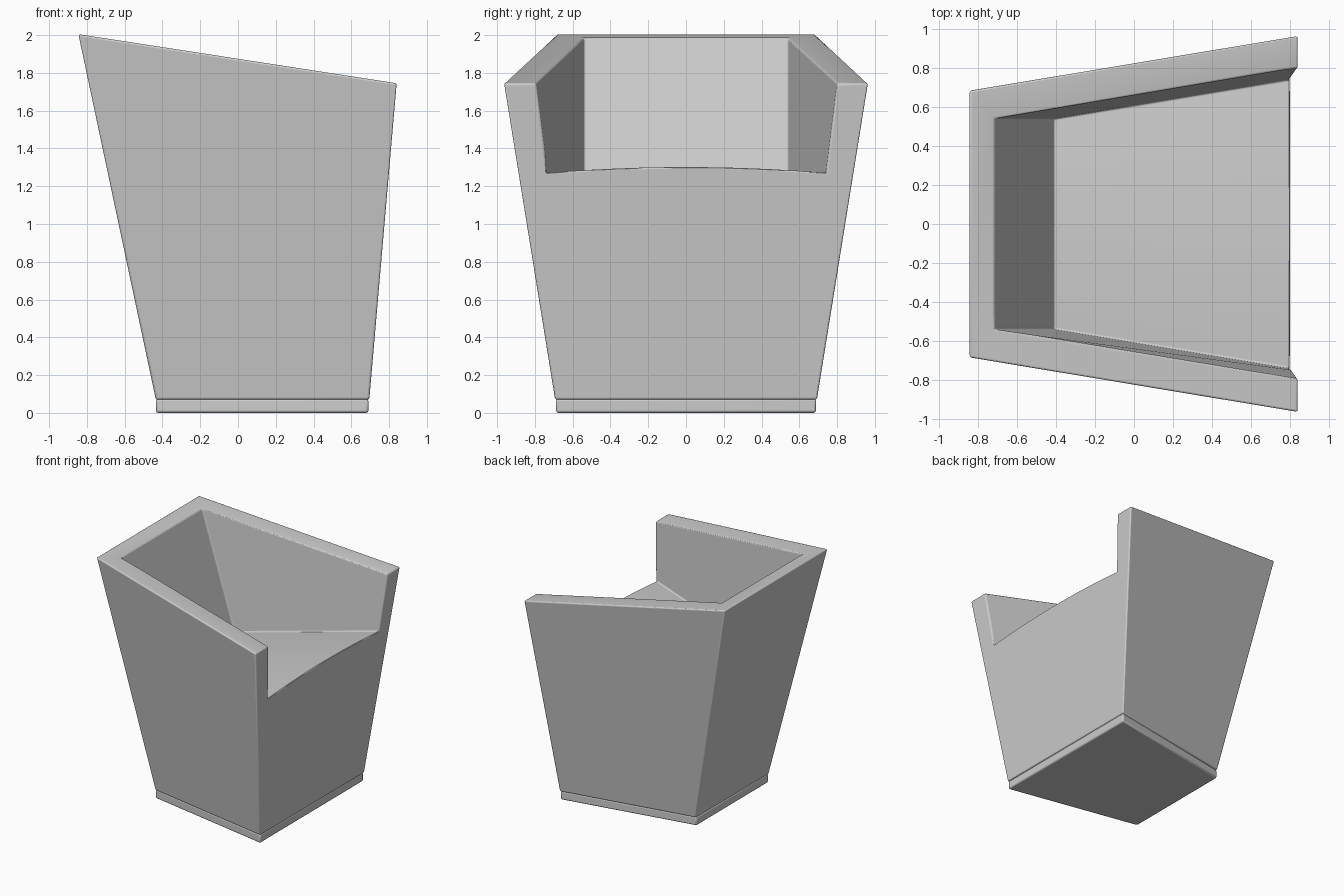
import bpy
import bmesh
import math

cube = bpy.data.objects.get("Cube")
if cube:
    bpy.data.objects.remove(cube, do_unlink=True)

# One upholstery colour
grey = bpy.data.materials.new("grey_upholstery")
grey.use_nodes = True
colour = (0.6, 0.6, 0.6, 1)
grey.diffuse_color = colour
grey.node_tree.nodes["Principled BSDF"].inputs["Base Color"].default_value = colour


def loft(name, first, second):
    """Solid joining two matching outlines."""
    bm = bmesh.new()
    a = [bm.verts.new(p) for p in first]
    b = [bm.verts.new(p) for p in second]
    bm.faces.new(a)
    bm.faces.new(b)
    for i in range(len(a)):
        j = (i + 1) % len(a)
        bm.faces.new((a[i], a[j], b[j], b[i]))
    bmesh.ops.recalc_face_normals(bm, faces=bm.faces)
    mesh = bpy.data.meshes.new(name)
    bm.to_mesh(mesh)
    bm.free()
    obj = bpy.data.objects.new(name, mesh)
    bpy.context.collection.objects.link(obj)
    mesh.materials.append(grey)
    return obj


def trapezoid(back_x, back_y, back_z, front_x, front_y, front_z):
    """Plan outline, wider towards the open front."""
    return [(back_x, -back_y, back_z), (front_x, -front_y, front_z),
            (front_x, front_y, front_z), (back_x, back_y, back_z)]


def opening(x, half, z, top_x, top_half, top_z, crown=0.03, steps=12):
    """Section of the seat well: crowned bottom and two upper corners."""
    pts = []
    for i in range(steps + 1):
        t = 2 * i / steps - 1
        pts.append((x, half * t, z + crown * (1 - t * t)))
    return pts + [(top_x, top_half, top_z), (top_x, -top_half, top_z)]


def finish(obj, width, segments):
    bevel = obj.modifiers.new("soft_edges", "BEVEL")
    bevel.width = width
    bevel.segments = segments
    bevel.limit_method = "ANGLE"
    bevel.angle_limit = math.radians(25)
    bpy.ops.object.select_all(action="DESELECT")
    bpy.context.view_layer.objects.active = obj
    obj.select_set(True)
    bpy.ops.object.shade_smooth_by_angle(angle=math.radians(35))


# Flared tub body with sloping arm tops
body = loft("chair_body",
            trapezoid(-0.435, 0.485, 0.07, 0.695, 0.695, 0.07),
            trapezoid(-0.845, 0.685, 2.005, 0.84, 0.965, 1.745))

# Seat well, open at the front, with a seat that falls towards the back
well = loft("seat_well_cutter",
            opening(-0.41, 0.54, 1.02, -0.735, 0.54, 2.05),
            opening(1.0, 0.775, 1.315, 1.0, 0.84, 1.9))
well.hide_render = True
well.hide_viewport = True

cut = body.modifiers.new("seat_well", "BOOLEAN")
cut.operation = "DIFFERENCE"
cut.solver = "EXACT"
cut.object = well
finish(body, 0.022, 3)

# Plinth under the body
plinth = loft("base_plinth",
              trapezoid(-0.435, 0.48, 0, 0.69, 0.69, 0),
              trapezoid(-0.435, 0.48, 0.075, 0.69, 0.69, 0.075))
finish(plinth, 0.012, 2)
